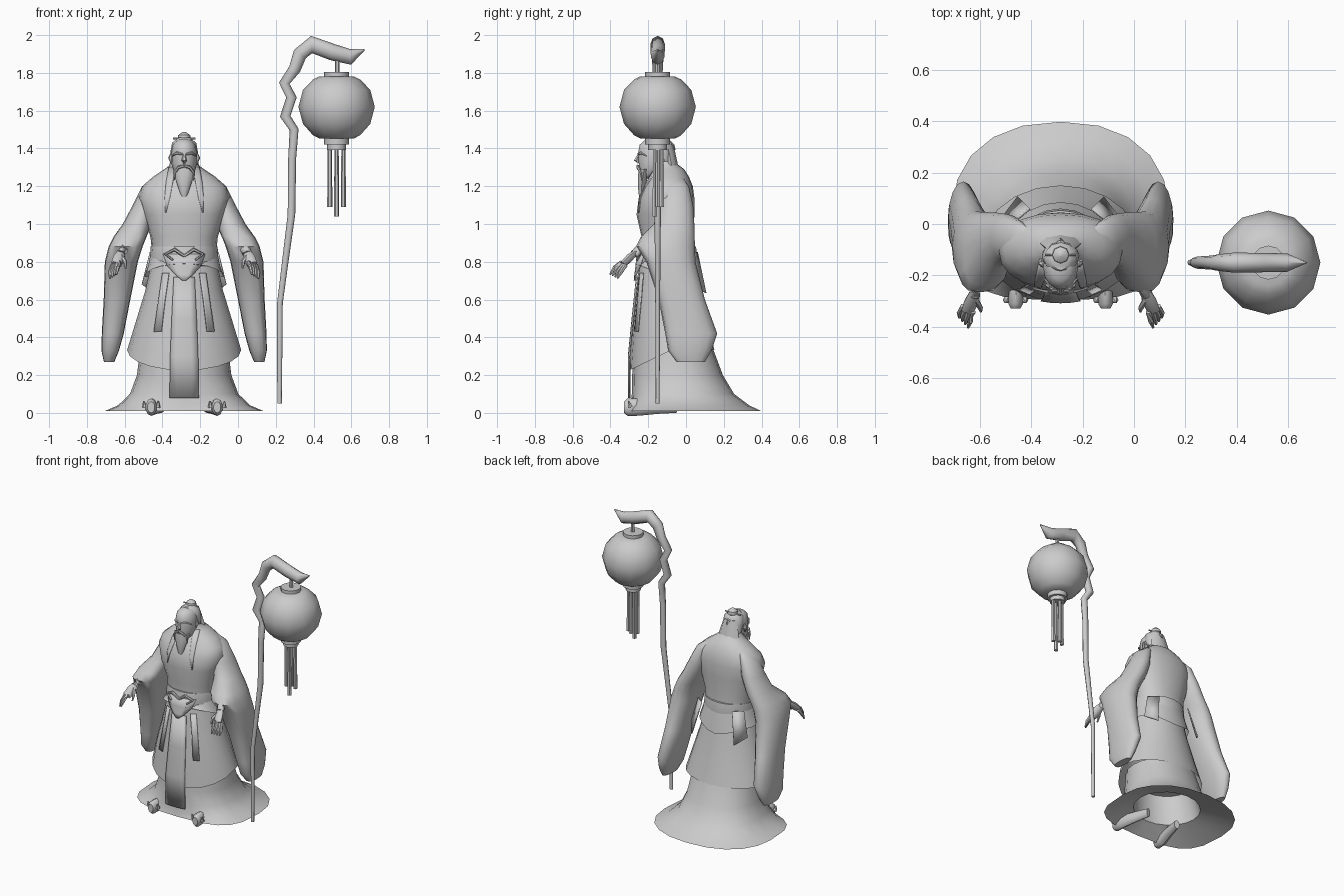
import bpy, bmesh, math
from mathutils import Vector

C = -0.285  # centre line of the figure
grey = bpy.data.materials.new("grey")
grey.diffuse_color = (0.6, 0.6, 0.6, 1)


def finish(name, bm, angle=45, thick=0):
    bmesh.ops.recalc_face_normals(bm, faces=bm.faces)
    me = bpy.data.meshes.new(name)
    bm.to_mesh(me)
    bm.free()
    me.materials.append(grey)
    ob = bpy.data.objects.new(name, me)
    bpy.context.collection.objects.link(ob)
    if thick:
        m = ob.modifiers.new("thickness", 'SOLIDIFY')
        m.thickness, m.offset = thick, 0
    bpy.ops.object.select_all(action='DESELECT')
    ob.select_set(True)
    bpy.context.view_layer.objects.active = ob
    bpy.ops.object.shade_smooth_by_angle(angle=math.radians(angle))
    return ob


def loft(name, rings, caps=(True, True), angle=45, thick=0):
    bm = bmesh.new()
    vs = [[bm.verts.new(p) for p in r] for r in rings]
    n = len(vs[0])
    for a, b in zip(vs, vs[1:]):
        for i in range(n):
            bm.faces.new((a[i], a[(i + 1) % n], b[(i + 1) % n], b[i]))
    if caps[0]:
        bm.faces.new(vs[0])
    if caps[1]:
        bm.faces.new(vs[-1])
    return finish(name, bm, angle, thick)


def ellipse(x, z, rx, yf, yb, n=20, p=2.0, pf=None):
    """Level ring from front yf to back yb; p (pf in front) above 2 squares it off."""
    cy, ry = (yf + yb) / 2, (yb - yf) / 2

    def w(v, q):
        return math.copysign(abs(v) ** (2 / q), v) if abs(v) > 1e-6 else 0
    out = []
    for i in range(n):
        c, s = math.cos(2 * math.pi * i / n), math.sin(2 * math.pi * i / n)
        q = pf if pf and s < 0 else p
        out.append(Vector((x + rx * w(c, q), cy + ry * w(s, q), z)))
    return out


def body(name, prof, caps=(True, True), n=20, p=2.0, **kw):
    return loft(name, [ellipse(C, *r, n=n, p=p) for r in prof], caps, **kw)


def tube(name, path, radii, n=8, flat=1.0, angle=45):
    """Tube along a path; flat scales the section across its vertical side."""
    pts, rings = [Vector(p) for p in path], []
    for i, p in enumerate(pts):
        t = (pts[min(i + 1, len(pts) - 1)] - pts[max(i - 1, 0)]).normalized()
        ref = Vector((0, 1, 0)) if abs(t.y) < 0.75 else Vector((1, 0, 0))
        u = t.cross(ref).normalized()
        v = t.cross(u)
        rings.append([p + radii[i] * (u * math.cos(a) + v * flat * math.sin(a))
                      for a in (2 * math.pi * k / n for k in range(n))])
    return loft(name, rings, angle=angle)


def lathe(name, x, y, prof, n=12, angle=45):
    return loft(name, [ellipse(x, z, r, y - r, y + r, n) for z, r in prof], angle=angle)


def front(prof, d, z, off):
    """Point lying just in front of a body profile."""
    ps = sorted(prof)
    z2 = min(max(z, ps[0][0]), ps[-1][0])
    for a, b in zip(ps, ps[1:]):
        if a[0] <= z2 <= b[0]:
            k = (z2 - a[0]) / (b[0] - a[0])
            rx, yf, yb = (a[j] + (b[j] - a[j]) * k for j in (1, 2, 3))
            break
    c = math.sqrt(max(0, 1 - (d / rx) ** 2))
    return Vector((C + d, (yf + yb) / 2 - (yb - yf) / 2 * c - off, z))


def strip(name, prof, rows, off=0.006, thick=0.008):
    """Cloth strip on a body; rows are (z, left d, right d)."""
    bm = bmesh.new()
    vs = [[bm.verts.new(front(prof, l + (r - l) * k / 4, z, off)) for k in range(5)]
          for z, l, r in rows]
    for a, b in zip(vs, vs[1:]):
        for k in range(4):
            bm.faces.new((a[k], a[k + 1], b[k + 1], b[k]))
    return finish(name, bm, thick=thick)


# Robe: flared under skirt with a lining, over skirt with a lower front hem, torso
hem = ellipse(C, .01, .42, -.298, .397, p=2.25, pf=3.3)
flare = [ellipse(C, *r, p=2.25, pf=f) for r, f in
         (((.36, .23, -.275, .135), 2.2), ((.2, .25, -.285, .195), 2.2), ((.1, .287, -.287, .255), 2.4),
          ((.04, .35, -.292, .335), 2.9))]
loft("under_skirt", flare + [hem], (False, False))
loft("skirt_lining", [hem, ellipse(C, .085, .225, -.215, .2), ellipse(C, .3, .2, -.22, .12)], (False, True))
skirt = [(.86, .16, -.24, .035), (.65, .205, -.265, .075), (.47, .26, -.283, .115),
         (.33, .302, -.3, .15)]
rings = [ellipse(C, *p) for p in skirt]
for i, p in enumerate(rings[-1]):
    p.z = .225 + .108 * min(1, 1 + math.sin(2 * math.pi * i / 20))
loft("over_skirt", rings, (False, False))
torso = [(.8, .165, -.24, .045), (.93, .178, -.235, .035), (1.05, .215, -.262, .045),
         (1.14, .24, -.25, .044), (1.2, .222, -.222, .036), (1.25, .165, -.19, .016),
         (1.29, .105, -.17, -.01), (1.32, .065, -.165, -.05), (1.37, .05, -.17, -.08)]
body("torso", torso, p=2.25)

# Waist: peplum pointed at the back, sash, front knot
pep = [ellipse(C, .87, .172, -.238, .045), ellipse(C, .78, .19, -.256, .065),
       ellipse(C, .7, .21, -.268, .085)]
for i, p in enumerate(pep[-1]):
    a = 2 * math.pi * i / 20
    p.z = .72 + .07 * max(0, -math.sin(a)) - .05 * max(0, math.sin(a)) ** 4
loft("peplum", pep, (False, False))
body("sash", [(.79, .176, -.256, .058), (.83, .18, -.258, .06), (.88, .177, -.248, .053)])
strip("sash_drape", skirt, [(.84, -.11, .11), (.78, -.09, .09), (.73, -.045, .045), (.7, -.01, .01)], .014)
for s in (1, -1):
    tube("sash_bow", [(C, -.258, .83), (C + s * .05, -.26, .865), (C + s * .1, -.245, .84),
                      (C + s * .06, -.26, .81)], [.008, .01, .01, .006], 6)
    strip("sash_ribbon", skirt, [(.74, s * .08, s * .115), (.6, s * .1, s * .135),
                                 (.43, s * .12, s * .16)], .005, .006)
    # Sash tail flaring out behind each hip
    tail = bmesh.new()
    tail.faces.new([tail.verts.new((C + s * d, y, z)) for d, y, z in
                    ((.12, .06, .85), (.18, .01, .85), (.222, .03, .68), (.165, .105, .635))])
    finish("sash_tail", tail, thick=.008)
# Long front panel
strip("front_panel", skirt, [(.72, -.055, .055), (.5, -.066, .066), (.3, -.074, .074), (.08, -.077, .077)],
      .005, .006)

for s in (1, -1):
    # Collar band
    strip("collar_band", torso, [(1.3, s * .045, s * .08), (1.22, s * .06, s * .095),
                                 (1.14, s * .075, s * .102), (1.06, s * .095, s * .1)], .003)
    # Wide hanging sleeve: (z, inner, outer, front, back), squarer at the cuff side
    sl = [(1.25, .1, .15, -.1, -.02), (1.2, .12, .222, -.13, .015), (1.1, .14, .272, -.145, .038),
          (1.0, .17, .325, -.17, .044), (.93, .2, .375, -.24, .046), (.88, .22, .4, -.265, .047),
          (.8, .245, .42, -.21, .05), (.6, .285, .426, -.145, .1), (.42, .32, .436, -.11, .165),
          (.33, .345, .438, -.095, .135), (.27, .37, .425, -.05, .1)]
    loft("sleeve", [ellipse(C + s * (a + b) / 2, z, (b - a) / 2, f, k, 16, 2, 2 if z > .95 else 3.2)
                    for z, a, b, f, k in sl], angle=50)

    # Forearm and hand
    def P(d, y, z):
        return (C + s * d, y, z)
    tube("forearm", [P(.29, -.14, .93), P(.325, -.245, .865), P(.335, -.275, .84)], [.04, .028, .024])
    tube("palm", [P(.333, -.265, .85), P(.345, -.3, .82), P(.36, -.335, .785)], [.022, .032, .028], flat=.65)
    for k in range(4):
        o = (k - 1.5) * .014
        tube("finger", [P(.36 + o * .9, -.33 + o * .5, .79 - o * .3),
                        P(.372 + o, -.362 + o * .8, .757 - o * .6),
                        P(.376 + o * .8, -.383 + o * .9, .722 - o * .5)], [.012, .011, .005], 6)
    tube("thumb", [P(.333, -.29, .83), P(.312, -.325, .8), P(.31, -.34, .765)], [.014, .011, .005], 6)
    # Shoe with a raised split toe
    tube("shoe", [P(.12, -.05, .03), P(.145, -.15, .033), P(.172, -.25, .031), P(.175, -.31, .03),
                  P(.175, -.328, .03)], [.03, .038, .046, .046, .03], 10, .65)
    for t in (-.035, 0, .035):
        tube("toe_point", [P(.175 + t, -.295, .03), P(.175 + t * 1.1, -.305, .066 - abs(t) * .1)], [.015, .003], 6)

# Head and facial details
body("head", [(1.24, .025, -.24, -.19), (1.27, .052, -.247, -.13), (1.32, .067, -.252, -.09),
              (1.38, .068, -.255, -.08), (1.42, .06, -.247, -.085), (1.443, .04, -.22, -.11),
              (1.452, .01, -.18, -.15)], n=14)
tube("nose", [(C, -.246, 1.375), (C, -.264, 1.335), (C, -.25, 1.325)], [.006, .014, .008], 6)
body("beard", [(1.29, .06, -.252, -.19), (1.25, .05, -.256, -.2), (1.2, .034, -.256, -.215),
               (1.15, .017, -.25, -.225), (1.11, .002, -.24, -.236)], n=10)
for s in (1, -1):
    tube("moustache", [(C, -.256, 1.308), (C + s * .03, -.254, 1.3), (C + s * .052, -.238, 1.27),
                       (C + s * .05, -.235, 1.23)], [.007, .009, .007, .002], 6)
    tube("brow", [(C + s * .01, -.253, 1.37), (C + s * .04, -.24, 1.376), (C + s * .066, -.21, 1.36)],
         [.006, .008, .003], 6)
    tube("ear", [(C + s * .066, -.16, 1.375), (C + s * .073, -.155, 1.35), (C + s * .066, -.165, 1.32)],
         [.006, .012, .005], 6)
# Hair shell, flared nape and topknot
body("hair", [(1.33, .07, -.15, -.075), (1.38, .073, -.18, -.07), (1.43, .064, -.195, -.072),
              (1.457, .03, -.18, -.1)], n=12)
body("hair_nape", [(1.42, .05, -.13, -.068), (1.37, .064, -.12, -.055), (1.31, .079, -.11, -.042)], n=8)
lathe("topknot", C, -.12, [(1.435, .02), (1.45, .034), (1.47, .032), (1.488, .008)], 8)
tube("hair_pin", [(C - .06, -.12, 1.452), (C + .06, -.12, 1.452)], [.005, .005], 6)
tube("hair_tuft", [(C, -.1, 1.42), (C, -.072, 1.41), (C, -.058, 1.39)], [.02, .016, .004], 6)

# Gnarled staff
px = [.22, .222, .25, .283, .287, .297, .25, .283, .245, .3, .328, .39, .5, .595, .67]
pz = [.05, .58, .8, 1.05, 1.35, 1.5, 1.57, 1.67, 1.745, 1.82, 1.9, 1.95, 1.91, 1.885, 1.923]
pr = [.012, .015, .017, .02, .021, .024, .028, .028, .028, .032, .038, .046, .044, .042, .003]
tube("staff", [(x, -.15, z) for x, z in zip(px, pz)], pr, 8, .85, angle=60)

# Round lantern with rims, hanger and tassels
LX, LY = .522, -.15
lathe("lantern", LX, LY, [(1.452, .09), (1.47, .125), (1.53, .178), (1.62, .202), (1.71, .178),
                          (1.765, .125), (1.782, .09)])
lathe("top_rim", LX, LY, [(1.775, .066), (1.805, .066)])
lathe("bottom_rim", LX, LY, [(1.42, .066), (1.46, .066)])
lathe("bottom_cap", LX, LY, [(1.393, .05), (1.425, .05)])
lathe("hanger", LX + .003, LY, [(1.8, .012), (1.9, .012)], 6)
for dx, dy, z in ((0, -.015, 1.04), (-.036, 0, 1.09), (.036, 0, 1.09), (0, .022, 1.09)):
    lathe("tassel", LX + dx, LY + dy, [(z, .014), (1.4, .011)], 6)
